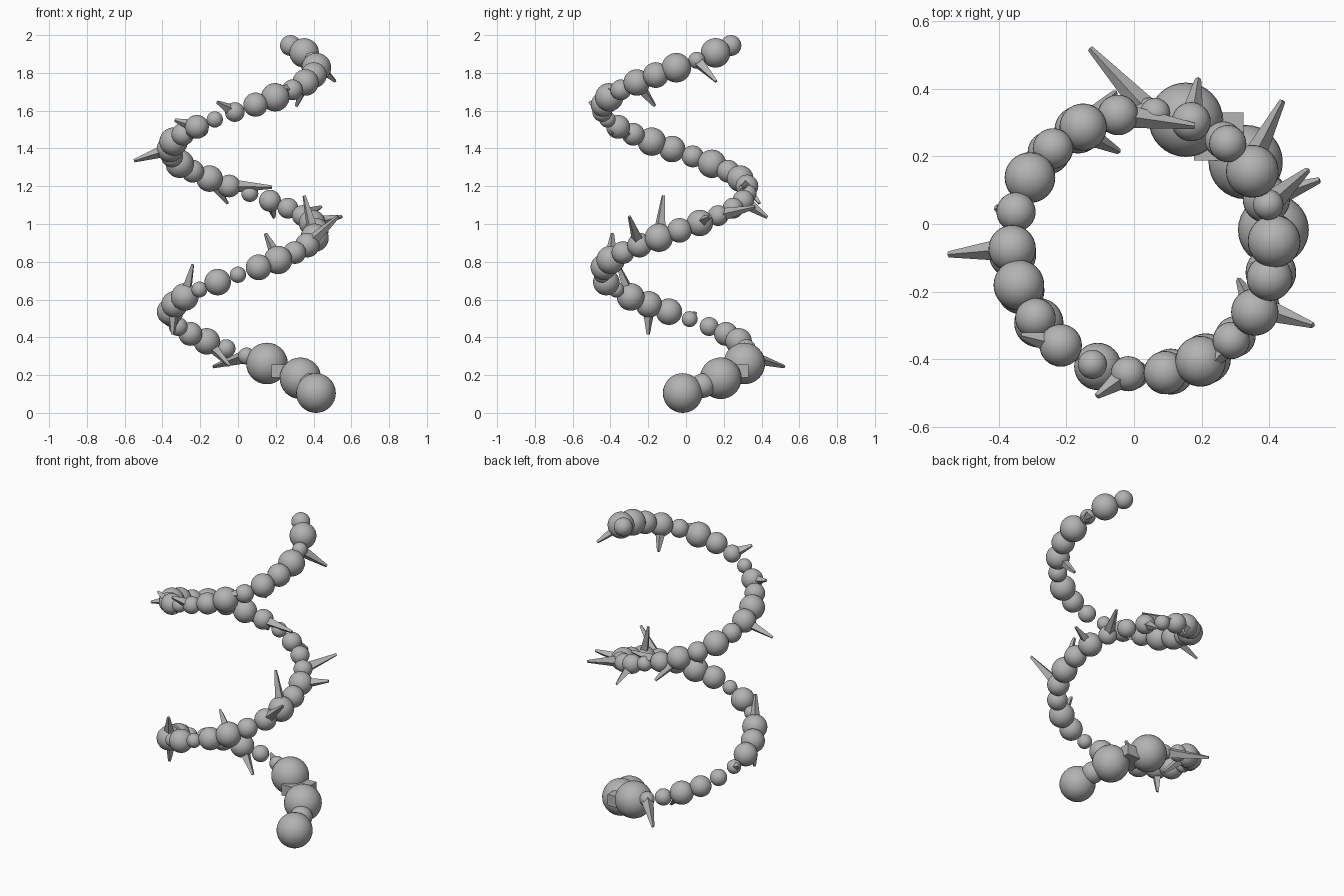
import bpy
import math
from mathutils import Vector

default_cube = bpy.data.objects.get("Cube")
if default_cube:
    bpy.data.objects.remove(default_cube, do_unlink=True)

# Single flat colour
grey = bpy.data.materials.new("plain grey")
grey.use_nodes = True
grey_value = (0.45, 0.45, 0.45, 1)
grey.diffuse_color = grey_value
grey.node_tree.nodes["Principled BSDF"].inputs["Base Color"].default_value = grey_value

# Bead radii in thousandths, from the bottom up; zero marks the block
BEAD_RADII = [
    105, 65, 110, 0, 110, 45, 50, 70, 63, 50, 42, 70,
    70, 73, 42, 70, 43, 68, 75, 60, 65, 75, 65, 70,
    55, 55, 58, 45, 60, 70, 60, 75, 58, 70, 75, 60,
    63, 43, 52, 64, 75, 55, 70, 68, 78, 45, 78, 55,
]

# Bead number: position of the thorn tip growing out of that bead
THORN_TIPS = {
    6: (-.13, .52, .245),
    8: (-.045, .215, .25),
    11: (-.41, .05, .53),
    13: (-.345, -.2, .415),
    14: (-.24, -.36, .785),
    19: (.145, -.39, .95),
    21: (.53, -.3, 1.04),
    22: (.35, -.12, 1.15),
    24: (.55, .13, 1.04),
    25: (.44, .365, 1.09),
    27: (.19, .43, 1.035),
    29: (.18, .29, 1.195),
    30: (-.055, .39, 1.11),
    34: (-.55, -.09, 1.335),
    36: (-.165, -.4, 1.485),
    37: (-.335, -.33, 1.55),
    39: (-.11, -.51, 1.645),
    42: (.22, -.43, 1.72),
    43: (.31, -.165, 1.625),
    46: (.515, .16, 1.755),
}

HELIX_CENTRE = Vector((.027, -.058, .105))
HELIX_RADIUS = .388
START_ANGLE = math.radians(6)
ANGLE_STEP = math.radians(16.25)
HEIGHT_STEP = 1.84 / (len(BEAD_RADII) - 1)


def helix_point(index):
    """Centre of one segment along the rising spiral."""
    angle = START_ANGLE + index * ANGLE_STEP
    offset = Vector((HELIX_RADIUS * math.cos(angle),
                     HELIX_RADIUS * math.sin(angle),
                     index * HEIGHT_STEP))
    return HELIX_CENTRE + offset


def finish(name):
    """Name the newly added part and give it the colour."""
    part = bpy.context.active_object
    part.name = name
    part.data.name = name
    part.data.materials.append(grey)
    return part


def add_bead(name, centre, radius):
    bpy.ops.mesh.primitive_uv_sphere_add(
        segments=32, ring_count=16, radius=radius, location=centre)
    finish(name)
    bpy.ops.object.shade_smooth()


def add_block(name, centre):
    bpy.ops.mesh.primitive_cube_add(size=1, location=centre)
    block = finish(name)
    block.scale = (.146, .142, .07)


def add_thorn(name, base, tip):
    """Flat-faced tapering spike from the bead centre to its tip."""
    direction = tip - base
    bpy.ops.mesh.primitive_cone_add(
        vertices=4, radius1=.038, radius2=.009, depth=direction.length,
        location=(base + tip) / 2,
        rotation=direction.to_track_quat("Z", "Y").to_euler())
    finish(name)


# Spiral chain of beads with one block near the bottom
for index, thousandths in enumerate(BEAD_RADII):
    centre = helix_point(index)
    if thousandths:
        add_bead(f"bead_{index + 1}", centre, thousandths / 1000)
    else:
        add_block("square_block", centre)

# Thorns
for bead_number, tip in THORN_TIPS.items():
    add_thorn(f"thorn_{bead_number}", helix_point(bead_number - 1), Vector(tip))
